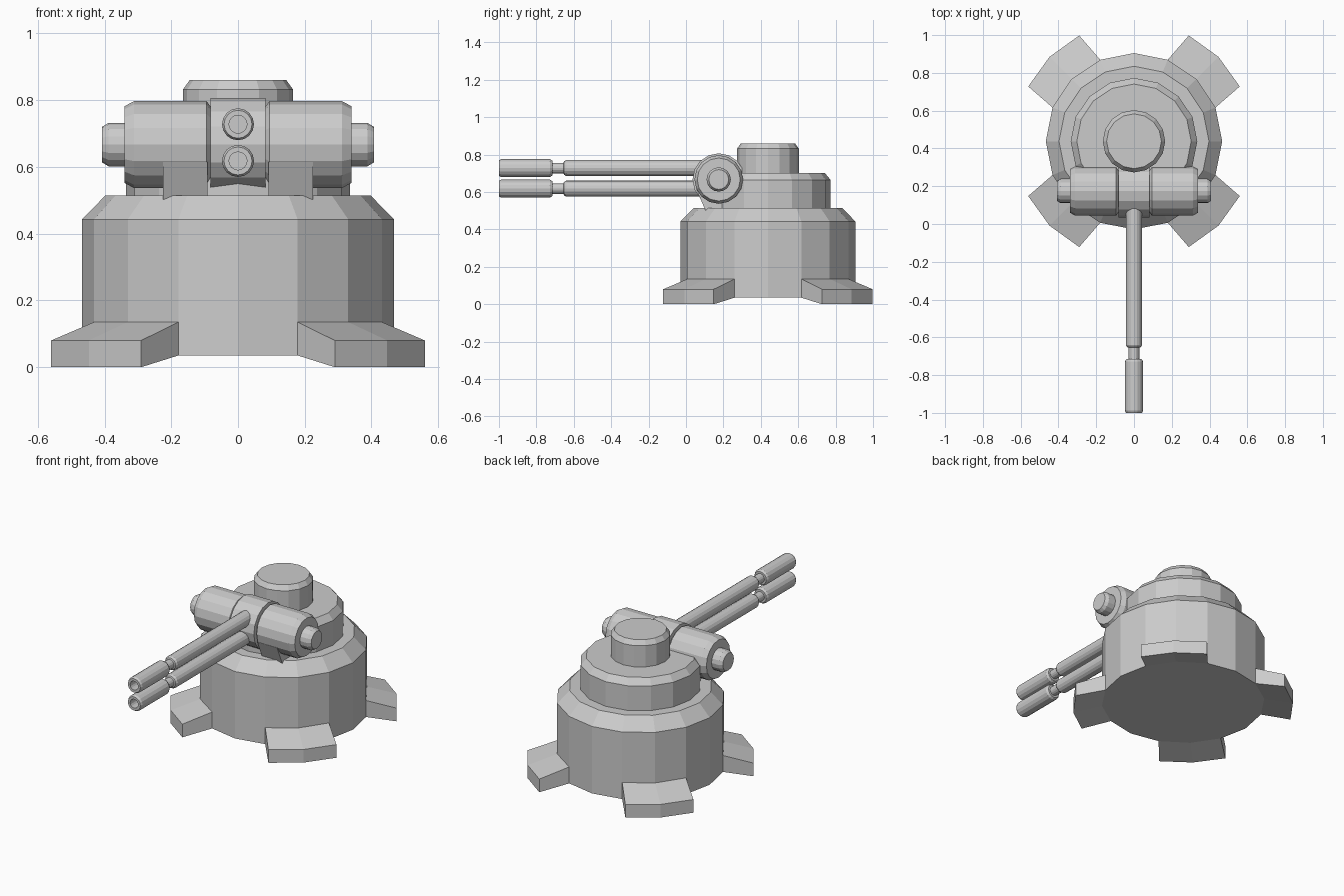
import bpy, bmesh
from math import sin, cos, pi
from mathutils import Matrix, Vector

cube = bpy.data.objects.get("Cube")
if cube:
    bpy.data.objects.remove(cube)

grey = bpy.data.materials.new("plain_grey")
grey.use_nodes = True
grey.diffuse_color = (0.6, 0.6, 0.6, 1)
grey.node_tree.nodes["Principled BSDF"].inputs["Base Color"].default_value = grey.diffuse_color

SIDES = 16
CENTRE_Y = 0.438
TO_Z = Matrix.Identity(3)
TO_X = Matrix.Rotation(pi / 2, 3, 'Y')
TO_FRONT = Matrix.Rotation(pi / 2, 3, 'X')


def finish(bm, name):
    bmesh.ops.recalc_face_normals(bm, faces=bm.faces)
    mesh = bpy.data.meshes.new(name)
    bm.to_mesh(mesh)
    bm.free()
    mesh.materials.append(grey)
    obj = bpy.data.objects.new(name, mesh)
    bpy.context.collection.objects.link(obj)
    return obj


def lathe(name, profile, origin, axis=TO_Z):
    """Spin (radius, distance) points around an axis and cap both ends."""
    bm = bmesh.new()
    rings = []
    for r, d in profile:
        rings.append([bm.verts.new(Vector(origin) + axis @ Vector(
            (r * cos(2 * pi * i / SIDES), r * sin(2 * pi * i / SIDES), d)))
            for i in range(SIDES)])
    for a, b in zip(rings, rings[1:]):
        for i in range(SIDES):
            j = (i + 1) % SIDES
            bm.faces.new((a[i], a[j], b[j], b[i]))
    bm.faces.new(rings[0])
    bm.faces.new(rings[-1])
    return finish(bm, name)


# Stepped round base
base = (0, CENTRE_Y, 0)
lathe("base_drum", [(.467, .035), (.467, .443), (.397, .515)], base)
lathe("upper_tier", [(.335, .5), (.335, .665), (.303, .703)], base)
lathe("top_cap", [(.165, .69), (.165, .832), (.145, .86)], base)

# Four sloping feet, each spanning two sides of the drum
for sx, side in ((1, "left"), (-1, "right")):
    for sy, end in ((1, "back"), (-1, "front")):
        bm = bmesh.new()
        inner = [(.467 * cos(k * pi / 8), .467 * sin(k * pi / 8)) for k in (1, 2, 3)]
        outer = [(.56, .29), (.447, .447), (.29, .56)]
        loops = []
        for pts, z in ((inner, .135), (outer, .08), (outer, 0), (inner, .035)):
            loops.append([bm.verts.new((sx * x, CENTRE_Y + sy * y, z)) for x, y in pts])
        for n in range(4):
            a, b = loops[n], loops[(n + 1) % 4]
            for i in range(2):
                bm.faces.new((a[i], a[i + 1], b[i + 1], b[i]))
        for i in (0, 2):
            bm.faces.new([loop[i] for loop in loops])
        finish(bm, f"{end}_{side}_foot")

# Crosswise gun housing
pivot = (0, .175, .667)
lathe("gun_cradle", [(.14, -.082), (.14, .082)], pivot, TO_X)
lathe("cradle_core", [(.115, -.12), (.115, .12)], pivot, TO_X)
for s, side in ((1, "left"), (-1, "right")):
    lathe(f"{side}_pod", [(.115, s * .083), (.13, s * .094), (.13, s * .312),
                          (.115, s * .34)], pivot, TO_X)
    lathe(f"{side}_trunnion", [(.065, s * .33), (.065, s * .388),
                               (.053, s * .408)], pivot, TO_X)
    # Wedge bracket holding the pod on the base
    bm = bmesh.new()
    shape = [(.055, .615), (.107, .495), (.25, .495), (.25, .615)]
    ends = [[bm.verts.new((s * x, y, z)) for y, z in shape] for x in (.092, .225)]
    for i in range(4):
        j = (i + 1) % 4
        bm.faces.new((ends[0][i], ends[0][j], ends[1][j], ends[1][i]))
    bm.faces.new(ends[0])
    bm.faces.new(ends[1])
    finish(bm, f"{side}_bracket")

# Twin barrels with a narrow neck and a hollow muzzle
barrel = [(.043, -.12), (.043, .64), (.036, .652), (.028, .655), (.028, .715),
          (.04, .715), (.048, .728), (.048, .988), (.042, 1),
          (.027, 1), (.027, .93)]
for name, z in (("upper_barrel", .728), ("lower_barrel", .618)):
    lathe(name, barrel, (0, 0, z), TO_FRONT)
